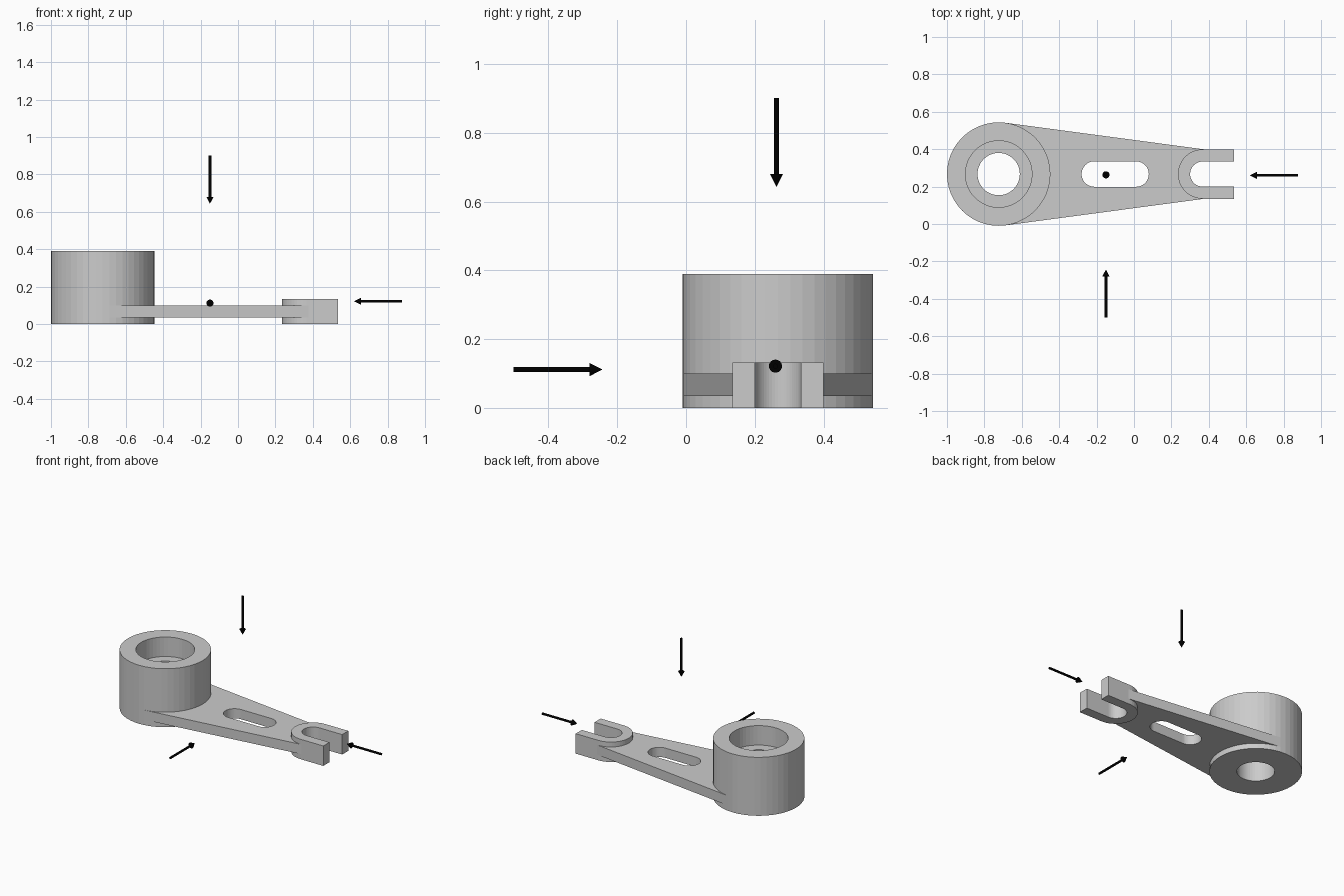
import bpy, bmesh
from math import asin, cos, sin, pi, hypot
from mathutils import Vector

if "Cube" in bpy.data.objects:
    bpy.data.objects.remove(bpy.data.objects["Cube"])

BOSS, BOSS_R = (-0.7235, 0.267), 0.2765
FORK, FORK_R, FORK_IN, FORK_END = (0.367, 0.267), 0.132, 0.067, 0.535
SEGS = 48


def arc(c, r, a0, a1, n=24):
    return [(c[0] + r * cos(a0 + (a1 - a0) * i / n),
             c[1] + r * sin(a0 + (a1 - a0) * i / n)) for i in range(n + 1)]


def finish(name, bm, loc=(0, 0, 0)):
    bmesh.ops.recalc_face_normals(bm, faces=bm.faces)
    me = bpy.data.meshes.new(name)
    bm.to_mesh(me)
    bm.free()
    ob = bpy.data.objects.new(name, me)
    ob.location = loc
    bpy.context.collection.objects.link(ob)
    return ob


def prism(name, loops, z0, z1):
    """Extrude an outline; any further loops become holes."""
    bm = bmesh.new()
    edges = []
    for pts in loops:
        vs = [bm.verts.new((x, y, z0)) for x, y in pts]
        edges += [bm.edges.new((vs[i - 1], vs[i])) for i in range(len(vs))]
    bmesh.ops.triangle_fill(bm, edges=edges, use_beauty=True, normal=(0, 0, 1))
    ext = bmesh.ops.extrude_face_region(bm, geom=bm.faces[:], use_keep_orig=True)
    top = [v for v in ext["geom"] if isinstance(v, bmesh.types.BMVert)]
    bmesh.ops.translate(bm, verts=top, vec=(0, 0, z1 - z0))
    return finish(name, bm)


def lathe(name, profile, loc, closed, segs):
    """Revolve an (r, z) profile round the z axis."""
    bm = bmesh.new()
    vs = [bm.verts.new((r, 0, z)) for r, z in profile]
    edges = [bm.edges.new((vs[i - 1], vs[i])) for i in range(0 if closed else 1, len(vs))]
    bmesh.ops.spin(bm, geom=vs + edges, axis=(0, 0, 1), cent=(0, 0, 0),
                   angle=2 * pi, steps=segs, use_duplicate=False)
    bmesh.ops.remove_doubles(bm, verts=bm.verts, dist=1e-5)
    return finish(name, bm, loc)


# Counterbored boss
lathe("boss", [(0.113, 0), (BOSS_R, 0), (BOSS_R, 0.39),
               (0.178, 0.39), (0.178, 0.26), (0.113, 0.26)], (*BOSS, 0), True, SEGS)

# Tapered web, tangent to boss and fork, with a rounded slot
t = pi / 2 - asin((BOSS_R - FORK_R) / hypot(FORK[0] - BOSS[0], FORK[1] - BOSS[1]))
web = arc(BOSS, BOSS_R, t, t, 0 or 1)[:1]
web += arc(BOSS, BOSS_R * 0.96, t * 0.97, -t * 0.97)
web += arc(BOSS, BOSS_R, -t, -t, 1)[:1]
web += arc(FORK, FORK_R, 2 * pi - t, 2 * pi - t, 1)[:1]
web += arc(FORK, FORK_R * 0.92, 2 * pi - t - 0.05, t + 0.05)
web += arc(FORK, FORK_R, t, t, 1)[:1]
slot_r = 0.068
slot = (arc((0.011, 0.267), slot_r, -pi / 2, pi / 2)
        + arc((-0.212, 0.267), slot_r, pi / 2, 3 * pi / 2))
prism("web", [web, slot], 0.035, 0.10)

# U-shaped fork end
y = FORK[1]
fork = ([(FORK_END, y + FORK_R)] + arc(FORK, FORK_R, pi / 2, 3 * pi / 2)
        + [(FORK_END, y - FORK_R), (FORK_END, y - FORK_IN)]
        + arc(FORK, FORK_IN, 3 * pi / 2, pi / 2) + [(FORK_END, y + FORK_IN)])
prism("fork", [fork], 0, 0.133)

# View direction arrows, tip at the origin pointing along +z before turning
black = bpy.data.materials.new("black")
black.diffuse_color = (0.0, 0.0, 0.0, 1)
black.use_nodes = True
black.node_tree.nodes["Principled BSDF"].inputs["Base Color"].default_value = black.diffuse_color
for name, tip, way in [("arrow_top", (-0.15, 0.263, 0.643), (0, 0, -1)),
                       ("arrow_front", (-0.15, -0.243, 0.112), (0, 1, 0)),
                       ("arrow_side", (0.62, 0.26, 0.122), (-1, 0, 0))]:
    a = lathe(name, [(0, 0), (0.019, -0.037), (0.0073, -0.037),
                     (0.0073, -0.258), (0, -0.258)], tip, False, 24)
    a.rotation_euler = Vector(way).to_track_quat('Z', 'Y').to_euler()
    a.data.materials.append(black)
